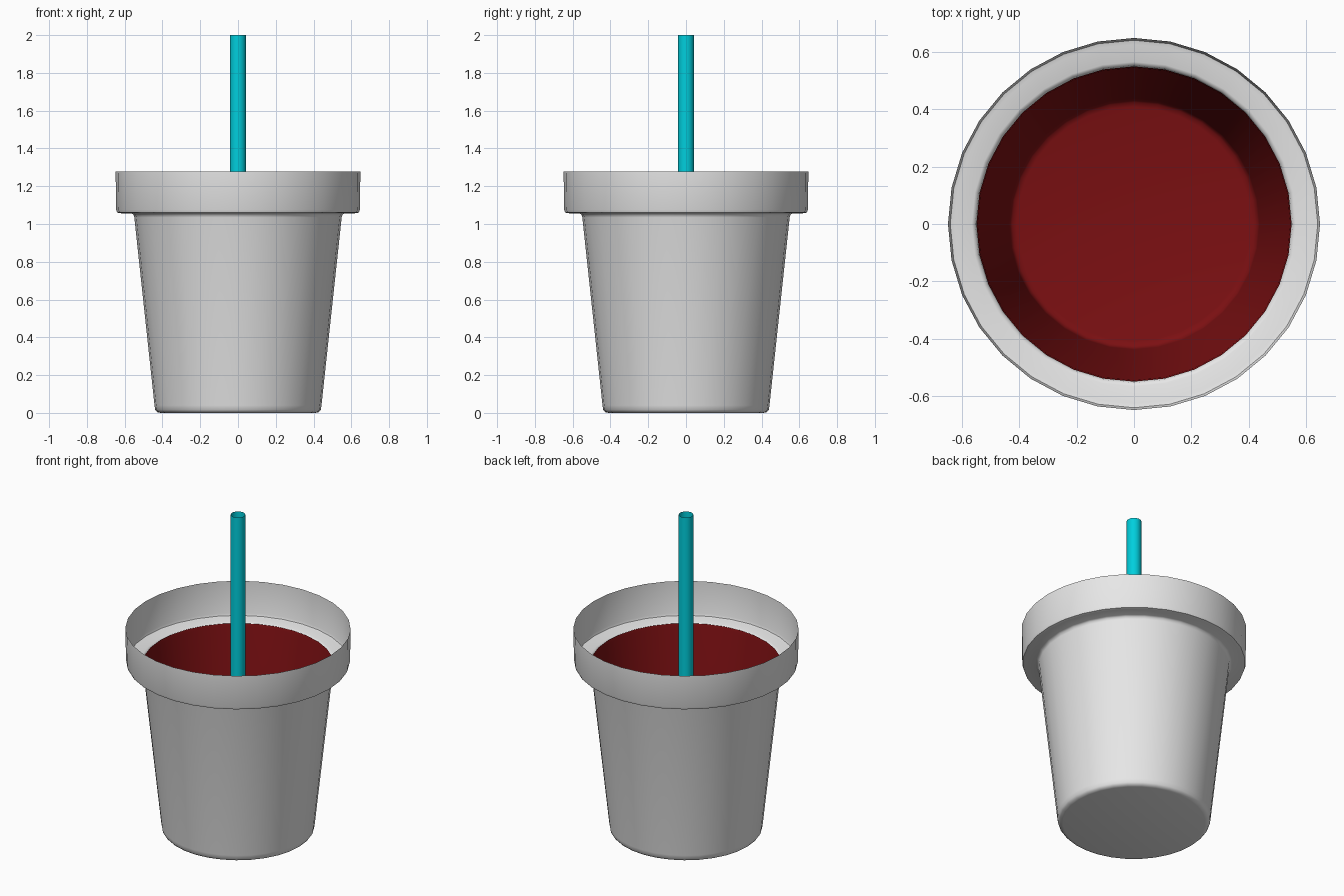
import bpy, bmesh, math

if "Cube" in bpy.data.objects:
    bpy.data.objects.remove(bpy.data.objects["Cube"])

SIDES = 32


def material(name, rgb):
    m = bpy.data.materials.new(name)
    m.diffuse_color = (*rgb, 1)
    m.use_nodes = True
    m.node_tree.nodes["Principled BSDF"].inputs["Base Color"].default_value = m.diffuse_color
    return m


def lathe(name, profile, mat, inward=False):
    """Revolve (radius, z) points, listed bottom to top, about z; radius 0 closes to a point."""
    bm = bmesh.new()
    rings = []
    for r, z in profile:
        count = SIDES if r > 0 else 1
        rings.append([bm.verts.new((r * math.cos(2 * math.pi * i / SIDES),
                                    r * math.sin(2 * math.pi * i / SIDES), z))
                      for i in range(count)])
    for a, b in zip(rings, rings[1:]):
        for i in range(SIDES):
            j = (i + 1) % SIDES
            quad = [a[i], a[j], b[j], b[i]] if len(a) > 1 else [a[0], b[j], b[i]]
            face = bm.faces.new(quad)
            face.smooth = True
            if inward:
                face.normal_flip()
    mesh = bpy.data.meshes.new(name)
    bm.to_mesh(mesh)
    bm.free()
    mesh.materials.append(mat)
    obj = bpy.data.objects.new(name, mesh)
    bpy.context.collection.objects.link(obj)
    bpy.ops.object.select_all(action='DESELECT')
    obj.select_set(True)
    bpy.context.view_layer.objects.active = obj
    bpy.ops.object.shade_smooth_by_angle(angle=math.radians(50))
    return obj


grey = material("light_grey", (0.8, 0.8, 0.8))
red = material("dark_red", (0.2, 0.005, 0.006))
teal = material("teal", (0.0, 0.62, 0.72))

# Thin cup shell: rounded base, tapered wall, stepped rim
lathe("cup", [(0, 0), (0.41, 0), (0.428, 0.004), (0.438, 0.016), (0.442, 0.04),
              (0.549, 1.035), (0.553, 1.05), (0.565, 1.056), (0.625, 1.057),
              (0.64, 1.061), (0.645, 1.075), (0.648, 1.277)], grey)

# Red lining inside the tapered wall, up to the ledge
lathe("lining", [(0, 0.006), (0.408, 0.006), (0.424, 0.010), (0.433, 0.02),
                 (0.437, 0.04), (0.544, 1.035), (0.549, 1.054)], red, inward=True)

# Open drinking straw
lathe("straw", [(0.042, 0.02), (0.042, 2.0)], teal)
